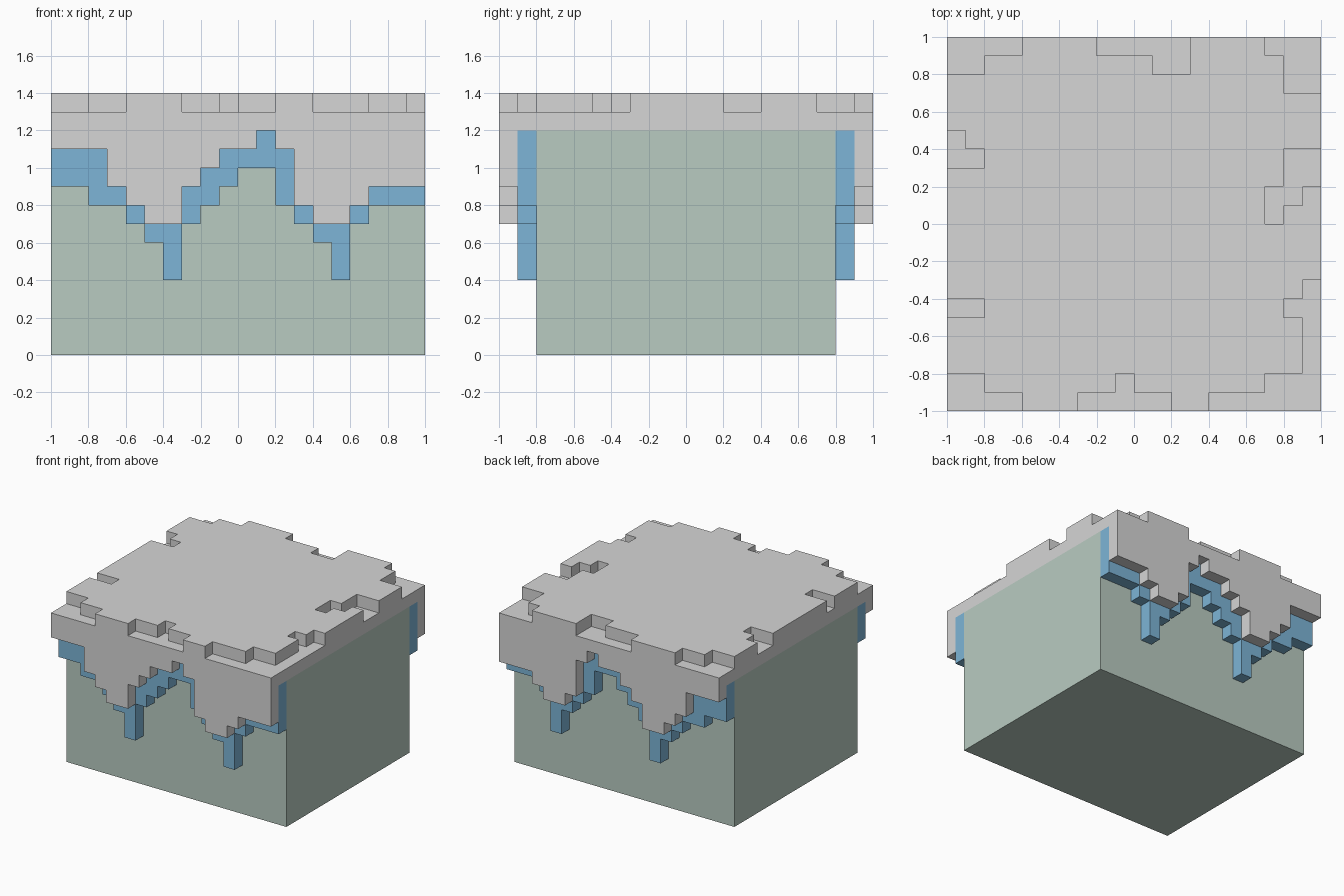
import bpy, bmesh

if "Cube" in bpy.data.objects:
    bpy.data.objects.remove(bpy.data.objects["Cube"])

S = 0.1  # every feature sits on a 0.1 grid; cell indices below are in tenths


def material(name, rgb):
    m = bpy.data.materials.new(name)
    m.diffuse_color = (*rgb, 1)
    m.use_nodes = True
    m.node_tree.nodes["Principled BSDF"].inputs["Base Color"].default_value = m.diffuse_color
    return m


snow_mat = material("snow grey", (0.67, 0.67, 0.67))
ice_mat = material("ice blue", (0.205, 0.46, 0.68))
stone_mat = material("pale green", (0.485, 0.60, 0.535))


def blocks(name, cells, mat):
    """Make one clean shell around a set of grid cells."""
    bm = bmesh.new()
    for c in cells:
        for axis in range(3):
            for side in (0, 1):
                n = list(c)
                n[axis] += 1 if side else -1
                if tuple(n) in cells:
                    continue
                u, v = (axis + 1) % 3, (axis + 2) % 3
                ring = []
                for du, dv in ((0, 0), (1, 0), (1, 1), (0, 1)):
                    p = list(c)
                    p[axis] += side
                    p[u] += du
                    p[v] += dv
                    ring.append(bm.verts.new([q * S for q in p]))
                bm.faces.new(ring if side else ring[::-1])
    bmesh.ops.remove_doubles(bm, verts=bm.verts[:], dist=0.001)
    bmesh.ops.dissolve_limit(bm, angle_limit=0.02, verts=bm.verts[:], edges=bm.edges[:])
    mesh = bpy.data.meshes.new(name)
    bm.to_mesh(mesh)
    bm.free()
    mesh.materials.append(mat)
    ob = bpy.data.objects.new(name, mesh)
    bpy.context.collection.objects.link(ob)
    return ob


# Lower edge of the hanging snow and ice, one height per column from x = -1
SNOW_EDGE = [11, 11, 11, 9, 8, 7, 7, 9, 10, 11, 11, 12, 11, 8, 7, 7, 8, 9, 9, 9]
ICE_EDGE = [9, 9, 8, 8, 7, 6, 4, 7, 8, 9, 10, 10, 8, 7, 6, 4, 7, 8, 8, 8]

# Notches in the top snow layer: x0, y0, x1, y1
NOTCHES = [
    (-10, -10, -8, -8), (-8, -10, -6, -9), (-3, -10, 2, -9), (-1, -9, 0, -8),
    (4, -10, 10, -9), (7, -9, 10, -8), (9, -8, 10, -3), (8, -5, 9, -4),
    (8, 2, 10, 4), (7, 0, 8, 2), (8, 1, 9, 2), (8, 7, 10, 10), (7, 9, 8, 10),
    (1, 8, 3, 10), (-2, 9, 1, 10), (-8, 9, -6, 10), (-10, 8, -8, 10),
    (-10, 4, -9, 5), (-10, 3, -8, 4), (-10, -5, -8, -4),
]


def hanging(edge, rows):
    return {(i - 10, j, k) for i, low in enumerate(edge)
            for j in rows for k in range(low, 12)}


# Snow cap: full slab, notched top layer, curtains front and back
R = range(-10, 10)
snow = {(i, j, 12) for i in R for j in R}
snow |= {(i, j, 13) for i in R for j in R
         if not any(a <= i < c and b <= j < d for a, b, c, d in NOTCHES)}
snow |= hanging(SNOW_EDGE, (-10, 9))
blocks("snow_cap", snow, snow_mat)

# Icicle layers behind the snow curtains
blocks("front_icicles", hanging(ICE_EDGE, (-9,)), ice_mat)
blocks("back_icicles", hanging(ICE_EDGE, (8,)), ice_mat)

# Plain block underneath
blocks("base_block", {(i, j, k) for i in R for j in range(-8, 8)
                      for k in range(12)}, stone_mat)
